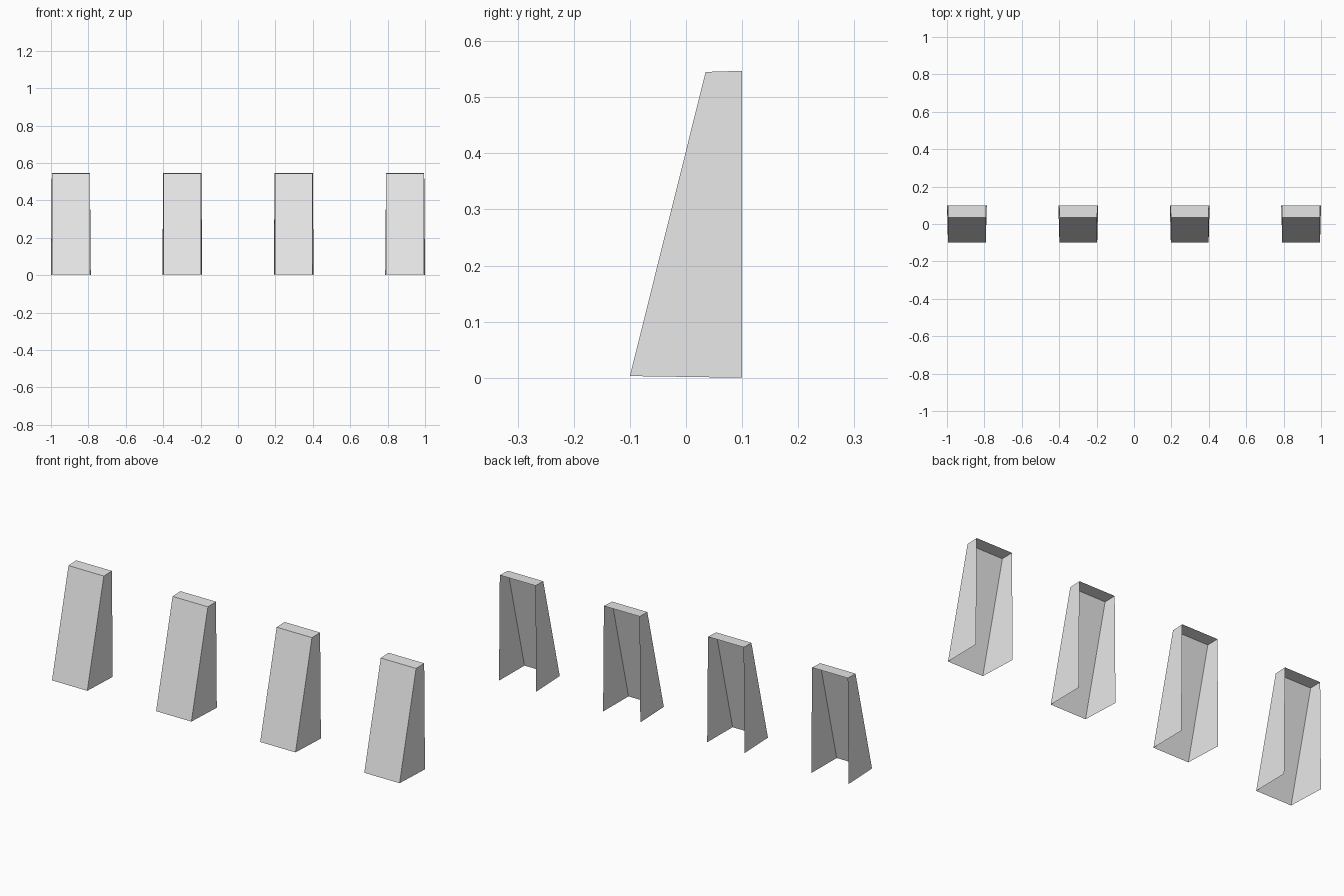
import bpy
import bmesh

cube = bpy.data.objects.get("Cube")
if cube:
    bpy.data.objects.remove(cube, do_unlink=True)

grey = bpy.data.materials.new("light_grey")
grey.use_nodes = True
colour = (0.8, 0.8, 0.8, 1)
grey.diffuse_color = colour
grey.node_tree.nodes["Principled BSDF"].inputs["Base Color"].default_value = colour

# Side profile: half width, y, z, from front foot over the top to back foot
PROFILE = [
    (0.101, -0.1, 0.003),
    (0.101, 0.035, 0.545),
    (0.102, 0.1, 0.547),
    (0.1065, 0.1, 0.0),
]


def add_buttress(name, x):
    """Sloped shell, open at the back and underneath."""
    bm = bmesh.new()
    right = [bm.verts.new((-w, y, z)) for w, y, z in PROFILE]
    left = [bm.verts.new((w, y, z)) for w, y, z in PROFILE]
    # Side walls
    bm.faces.new(reversed(right))
    bm.faces.new(left)
    # Sloped front and flat cap
    for i in range(2):
        bm.faces.new((right[i], left[i], left[i + 1], right[i + 1]))
    # Make every face point outwards from the middle of the shell
    bm.normal_update()
    for face in bm.faces:
        centre = face.calc_center_median()
        centre.y -= 0.05
        centre.z -= 0.25
        if face.normal.dot(centre) < 0:
            face.normal_flip()
    mesh = bpy.data.meshes.new(name)
    bm.to_mesh(mesh)
    bm.free()
    mesh.materials.append(grey)
    obj = bpy.data.objects.new(name, mesh)
    obj.location.x = x
    bpy.context.collection.objects.link(obj)


# Evenly spaced row of four
for i in range(4):
    add_buttress(f"buttress_{i + 1}", (i - 1.5) * 0.5957)
